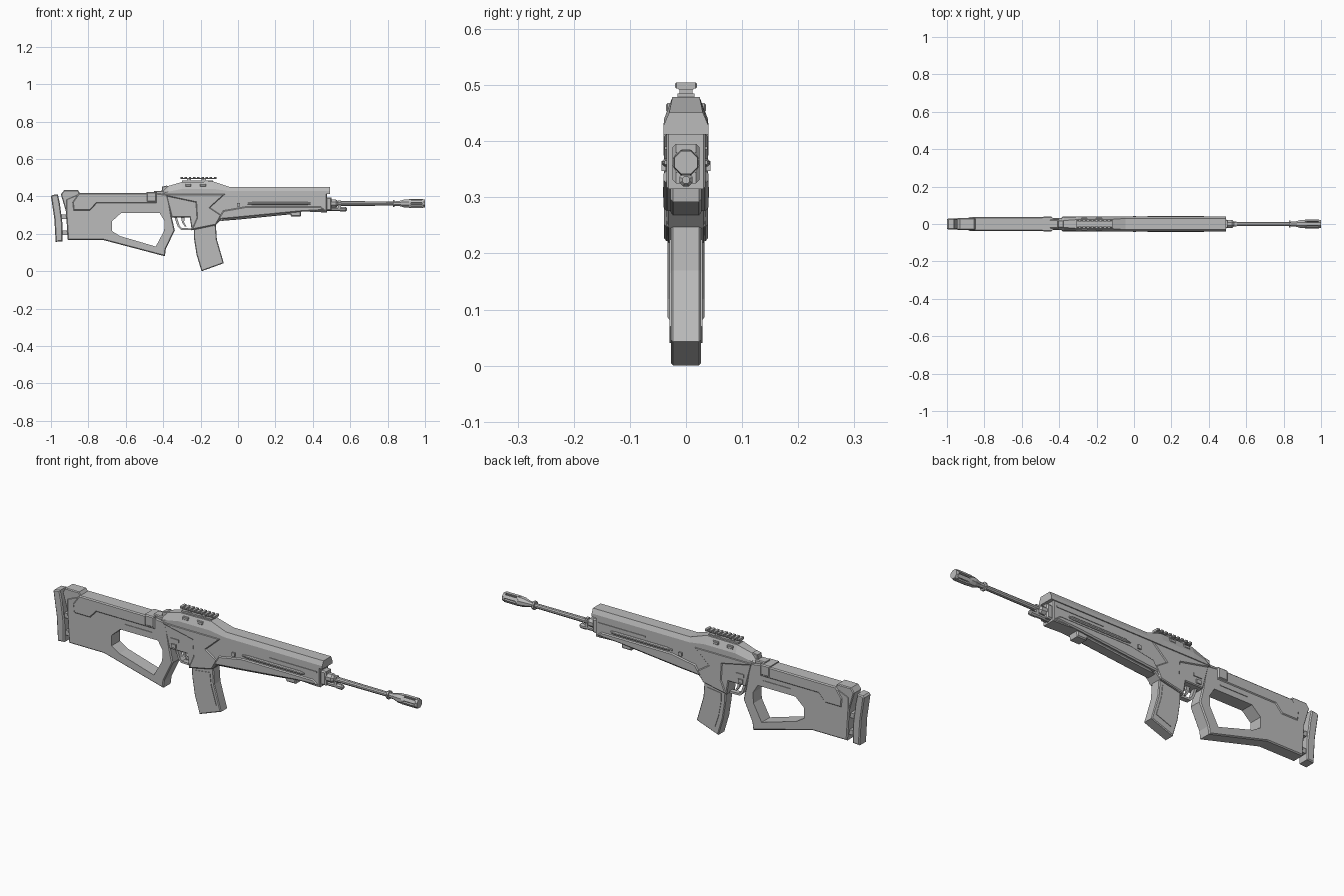
import bpy, bmesh, math
from mathutils import Matrix, Vector

grey = bpy.data.materials.new("matte grey")
grey.diffuse_color = (0.5, 0.5, 0.5, 1)


def finish(name, bm):
    bmesh.ops.recalc_face_normals(bm, faces=bm.faces)
    me = bpy.data.meshes.new(name)
    bm.to_mesh(me)
    bm.free()
    me.materials.append(grey)
    ob = bpy.data.objects.new(name, me)
    bpy.context.collection.objects.link(ob)
    return ob


def prism(name, pts, half, bev=0.0, y=0.0):
    """Side profile (x, z) extruded across y, with chamfered rims."""
    bm = bmesh.new()
    a = [bm.verts.new((x, y - half, z)) for x, z in pts]
    b = [bm.verts.new((x, y + half, z)) for x, z in pts]
    fa, fb = bm.faces.new(a), bm.faces.new(b[::-1])
    n = len(pts)
    for i in range(n):
        j = (i + 1) % n
        bm.faces.new((a[j], a[i], b[i], b[j]))
    bmesh.ops.recalc_face_normals(bm, faces=bm.faces)
    if bev:
        bmesh.ops.bevel(bm, geom=list(fa.edges) + list(fb.edges), offset=bev,
                        segments=1, profile=0.5, affect='EDGES')
    return finish(name, bm)


def box(name, x0, x1, z0, z1, half, bev=0.0, y=0.0):
    return prism(name, [(x0, z0), (x1, z0), (x1, z1), (x0, z1)], half, bev, y)


def loft(name, rings):
    """Skin closed rings of equal point count."""
    bm = bmesh.new()
    vs = [[bm.verts.new(p) for p in r] for r in rings]
    n = len(vs[0])
    for r, s in zip(vs, vs[1:]):
        for i in range(n):
            j = (i + 1) % n
            bm.faces.new((r[i], r[j], s[j], s[i]))
    bm.faces.new(vs[0])
    bm.faces.new(vs[-1][::-1])
    return finish(name, bm)


def turned(name, stations, y, z, n=8):
    """Round part along x from (x, radius) stations."""
    ang = [2 * math.pi * (i + 0.5) / n for i in range(n)]
    return loft(name, [[(x, y + r * math.cos(t), z + r * math.sin(t)) for t in ang]
                       for x, r in stations])


# shoulder stock with thumbhole grip
stock = prism("stock", [(-.92, .385), (-.845, .417), (-.434, .417), (-.375, .41),
                        (-.354, .288), (-.338, .219), (-.386, .118), (-.391, .08),
                        (-.717, .166), (-.91, .166), (-.92, .32)], .033, .005)
hole = prism("thumbhole_cutter", [(-.626, .31), (-.418, .31), (-.392, .267), (-.395, .215),
                                  (-.44, .132), (-.631, .188), (-.674, .215), (-.674, .267)], .1)
hole.hide_render = True
hole.hide_viewport = True
cut = stock.modifiers.new("thumbhole", 'BOOLEAN')
cut.object = hole
cut.operation = 'DIFFERENCE'
cut.solver = 'EXACT'

prism("cheek_panel", [(-.85, .419), (-.434, .419), (-.434, .363), (-.755, .363),
                      (-.79, .325), (-.88, .325), (-.885, .37)], .037, .005)
prism("stock_cap", [(-.947, .411), (-.93, .433), (-.856, .433), (-.84, .41),
                    (-.84, .33), (-.92, .32)], .031, .004)
prism("butt_pad", [(-1, .4), (-.992, .408), (-.963, .411), (-.952, .36), (-.938, .25),
                   (-.938, .16), (-.975, .157), (-.982, .28)], .029, .005)
for i, z in enumerate((.205, .29)):
    box(f"pad_link_{i}", -.97, -.9, z - .012, z + .012, .018)
box("stock_lock_block", -.488, -.436, .37, .424, .040, .005)
box("hinge_block", -.45, -.38, .375, .43, .024, .004)
prism("rear_catch", [(-.41, .42), (-.405, .452), (-.38, .458), (-.36, .44), (-.36, .42)], .018, .003)
for s in (-1, 1):
    box("stock_side_ridge", -.60, -.45, .338, .343, .002, y=s * .034)

# sloped top cover running from the receiver to the forend tip
rings = []
for x, zt, zs, wt, w in ((-.40, .43, .415, .016, .03), (-.375, .455, .425, .018, .037),
                         (-.30, .477, .44, .024, .039), (-.13, .479, .44, .024, .039),
                         (-.045, .451, .428, .030, .040), (.492, .451, .428, .030, .040)):
    rings.append([(x, y, z) for y, z in ((-w, .412), (-w, zs), (-wt, zt),
                                         (wt, zt), (w, zs), (w, .412))])
loft("top_cover", rings)

# receiver and forend
prism("receiver_body", [(-.39, .425), (.475, .425), (.475, .315), (.45, .315), (.34, .32),
                        (.01, .29), (-.087, .278), (-.12, .246), (-.247, .219),
                        (-.258, .288), (-.354, .288)], .035, .004)
prism("receiver_side_plates", [(-.385, .402), (-.225, .368), (-.22, .285), (-.247, .222),
                               (-.118, .248), (-.09, .3), (-.15, .34), (-.07, .412),
                               (-.385, .412)], .039, .004)
prism("lower_forend", [(-.11, .275), (-.08, .325), (.05, .348), (.44, .348), (.47, .325),
                       (.34, .318), (.0, .285)], .040, .006)
prism("forend_bottom_rail", [(-.1, .268), (.01, .277), (.28, .304), (.285, .292), (.335, .292),
                             (.34, .33), (0, .31)], .028, .005)
for s in (-1, 1):
    turned("side_tube", [(.05, .004), (.08, .008), (.37, .008), (.39, .004)], s * .035, .362)
    box("side_pin", -.005, .012, .347, .365, .004, y=s * .040)
    box("side_slot_strip", .20, .46, .385, .391, .002, y=s * .036)
    box("bolt_release", -.345, -.30, .33, .345, .003, y=s * .036)
    box("selector_switch", -.34, -.315, .30, .318, .005, y=s * .036)

# magazine, slightly curved, with ribs on the sides
prism("magazine", [(-.237, .25), (-.12, .27), (-.113, .17), (-.076, .043), (-.195, 0),
                   (-.222, .09), (-.236, .18)], .027, .004)
for s in (-1, 1):
    prism("magazine_rib", [(-.215, .215), (-.135, .225), (-.128, .165), (-.1, .07),
                           (-.18, .04), (-.2, .1), (-.213, .17)], .002, y=s * .0275)

# trigger and its guard
prism("trigger_guard", [(-.34, .29), (-.322, .238), (-.305, .221), (-.245, .219), (-.245, .229),
                        (-.3, .231), (-.312, .243), (-.328, .29)], .012)
prism("trigger", [(-.305, .29), (-.285, .29), (-.288, .262), (-.276, .24),
                  (-.283, .238), (-.299, .26)], .006)

# sight rail on posts
box("rail_bar", -.308, -.117, .492, .498, .013)
for i in range(9):
    x = -.308 + i * .0224
    prism(f"rail_tooth_{i}", [(x, .494), (x + .013, .494), (x + .013, .505), (x, .505)], .020, .003)
for i, x in enumerate((-.262, -.183)):
    box(f"rail_post_{i}", x - .012, x + .012, .47, .494, .012)
    box(f"rail_clamp_{i}", x - .02, x + .012, .452, .468, .036, .003)
box("rail_base", -.30, -.135, .47, .485, .015)

# gas system and barrel
BZ = .362
box("gas_block", .46, .50, .325, .395, .024, .006)
turned("barrel_nut", [(.47, .022), (.525, .022), (.535, .014)], 0, BZ)
turned("gas_tube", [(.46, .011), (.545, .011), (.548, .013), (.575, .013), (.582, .007)], 0, .331)
box("gas_tube_bracket", .535, .55, .331, .378, .010)
turned("barrel", [(.46, .013), (.84, .0115), (.90, .0115)], 0, BZ, 10)
turned("barrel_collar", [(.828, .021), (.838, .021)], 0, BZ)
turned("muzzle_neck", [(.838, .013), (.86, .014), (.89, .023), (.925, .024)], 0, BZ)
turned("muzzle_core", [(.92, .012), (.985, .012)], 0, BZ)

# slotted muzzle prongs around the bore
for i in range(6):
    a0 = math.radians(60 * i + 11)
    a1 = math.radians(60 * i + 49)
    sec = [(r * math.cos(a), r * math.sin(a)) for r, a in
           ((.015, a0), (.025, a0), (.025, a1), (.015, a1))]
    loft(f"muzzle_prong_{i}", [[(x, y, BZ + z) for y, z in sec] for x in (.915, .99)])
turned("muzzle_ring", [(.985, .024), (1.0, .022)], 0, BZ)
